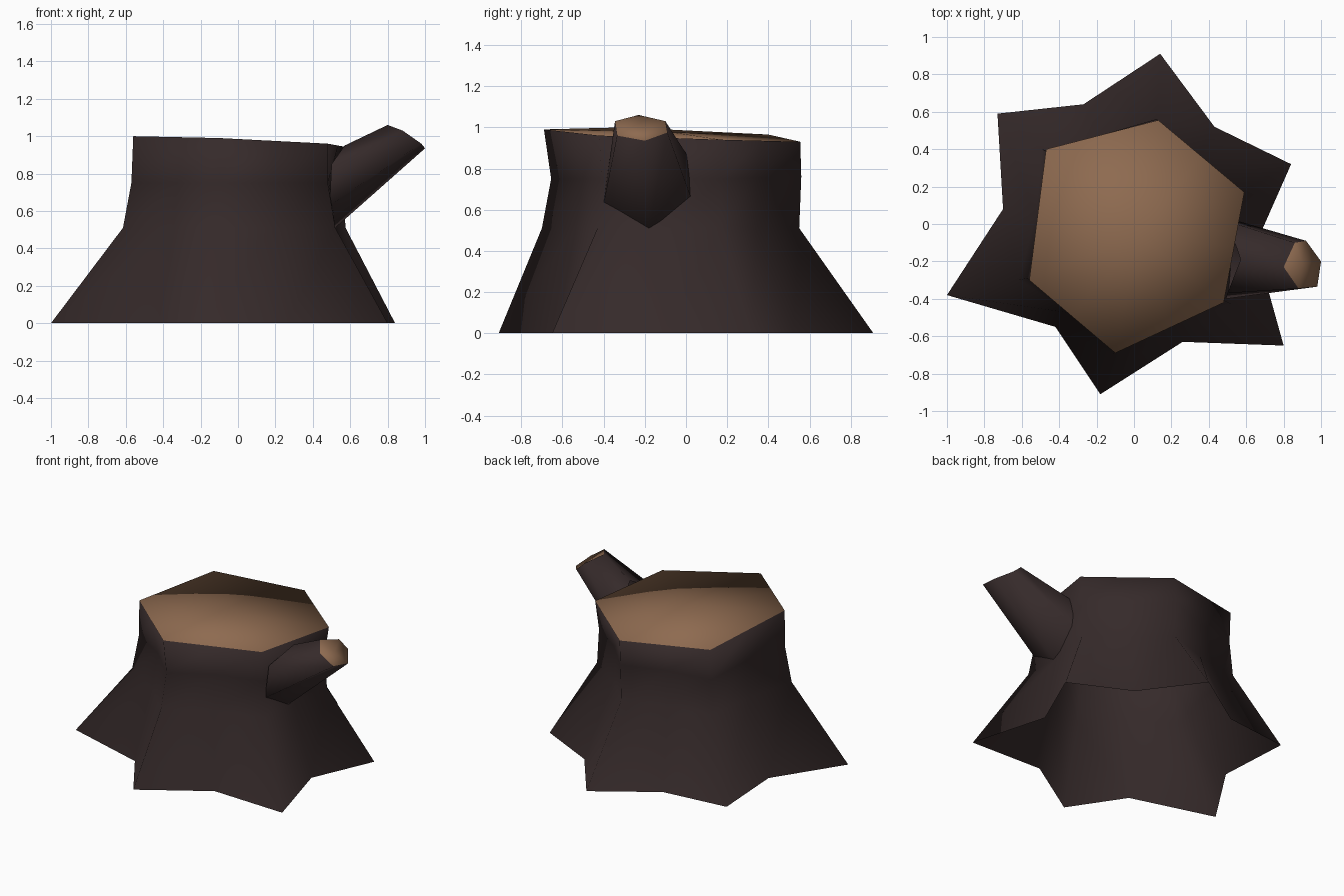
import bpy

if "Cube" in bpy.data.objects:
    bpy.data.objects.remove(bpy.data.objects["Cube"])


def material(name, rgb):
    m = bpy.data.materials.new(name)
    m.diffuse_color = (*rgb, 1)
    m.use_nodes = True
    m.node_tree.nodes["Principled BSDF"].inputs["Base Color"].default_value = m.diffuse_color
    return m


BARK = material("dark bark", (0.036, 0.023, 0.023))
WOOD = material("cut wood", (0.27, 0.145, 0.08))


def loft(name, rings, cap_centre):
    """Skin counter-clockwise rings and close the last one with a cut-wood fan."""
    n = len(rings[0])
    verts = [p for r in rings for p in r] + [cap_centre]
    faces = []
    for k in range(len(rings) - 1):
        for i in range(n):
            j = (i + 1) % n
            faces.append((k * n + i, k * n + j, (k + 1) * n + j, (k + 1) * n + i))
    walls = len(faces)
    last = (len(rings) - 1) * n
    for i in range(n):
        faces.append((last + i, last + (i + 1) % n, len(verts) - 1))
    me = bpy.data.meshes.new(name)
    me.from_pydata(verts, [], faces)
    me.materials.append(BARK)
    me.materials.append(WOOD)
    for f in me.polygons:
        f.use_smooth = True
        f.material_index = 1 if f.index >= walls else 0
    ob = bpy.data.objects.new(name, me)
    bpy.context.collection.objects.link(ob)
    return ob


def with_valleys(corners, pinch):
    """Insert a slightly pinched midpoint after every corner."""
    out = []
    for i, a in enumerate(corners):
        b = corners[(i + 1) % len(corners)]
        out.append(a)
        out.append(((a[0] + b[0]) / 2 * pinch, (a[1] + b[1]) / 2 * pinch,
                    (a[2] + b[2]) / 2))
    return out


# Stump: star-shaped root flare, two waist rings, hexagonal tilted cut
roots = [(0.84, 0.32, 0), (0.43, 0.52, 0), (0.14, 0.91, 0), (-0.27, 0.64, 0),
         (-0.73, 0.59, 0), (-0.70, 0.08, 0), (-1.0, -0.38, 0), (-0.42, -0.55, 0),
         (-0.18, -0.91, 0), (0.26, -0.63, 0), (0.80, -0.65, 0), (0.65, -0.11, 0)]
waist = [(0.575, 0.17, 0.51), (0.12, 0.55, 0.51), (-0.49, 0.40, 0.51),
         (-0.615, -0.30, 0.51), (-0.11, -0.70, 0.51), (0.52, -0.43, 0.51)]
neck = [(0.56, 0.17, 0.75), (0.12, 0.56, 0.76), (-0.47, 0.39, 0.75),
        (-0.57, -0.29, 0.75), (-0.10, -0.655, 0.75), (0.48, -0.41, 0.75)]
rim = [(0.59, 0.17, 0.94), (0.13, 0.555, 0.93), (-0.47, 0.40, 0.965),
       (-0.56, -0.30, 1.0), (-0.10, -0.69, 0.99), (0.48, -0.42, 0.96)]
loft("stump", [roots, with_valleys(waist, 0.95), with_valleys(neck, 0.94),
               with_valleys(rim, 1.0)], (0.02, -0.06, 0.975))

# Broken branch: six-sided taper, embedded in the right side
branch_base = [(0.57, -0.19, 0.95), (0.50, -0.37, 0.85), (0.49, -0.40, 0.63),
               (0.52, -0.18, 0.51), (0.49, 0.035, 0.63), (0.50, 0.015, 0.85)]
branch_tip = [(0.80, -0.23, 1.06), (0.88, -0.345, 1.03), (0.98, -0.335, 0.96),
              (1.0, -0.20, 0.935), (0.92, -0.09, 0.975), (0.86, -0.10, 1.03)]
loft("branch", [branch_base, branch_tip], (0.90, -0.21, 0.995))
